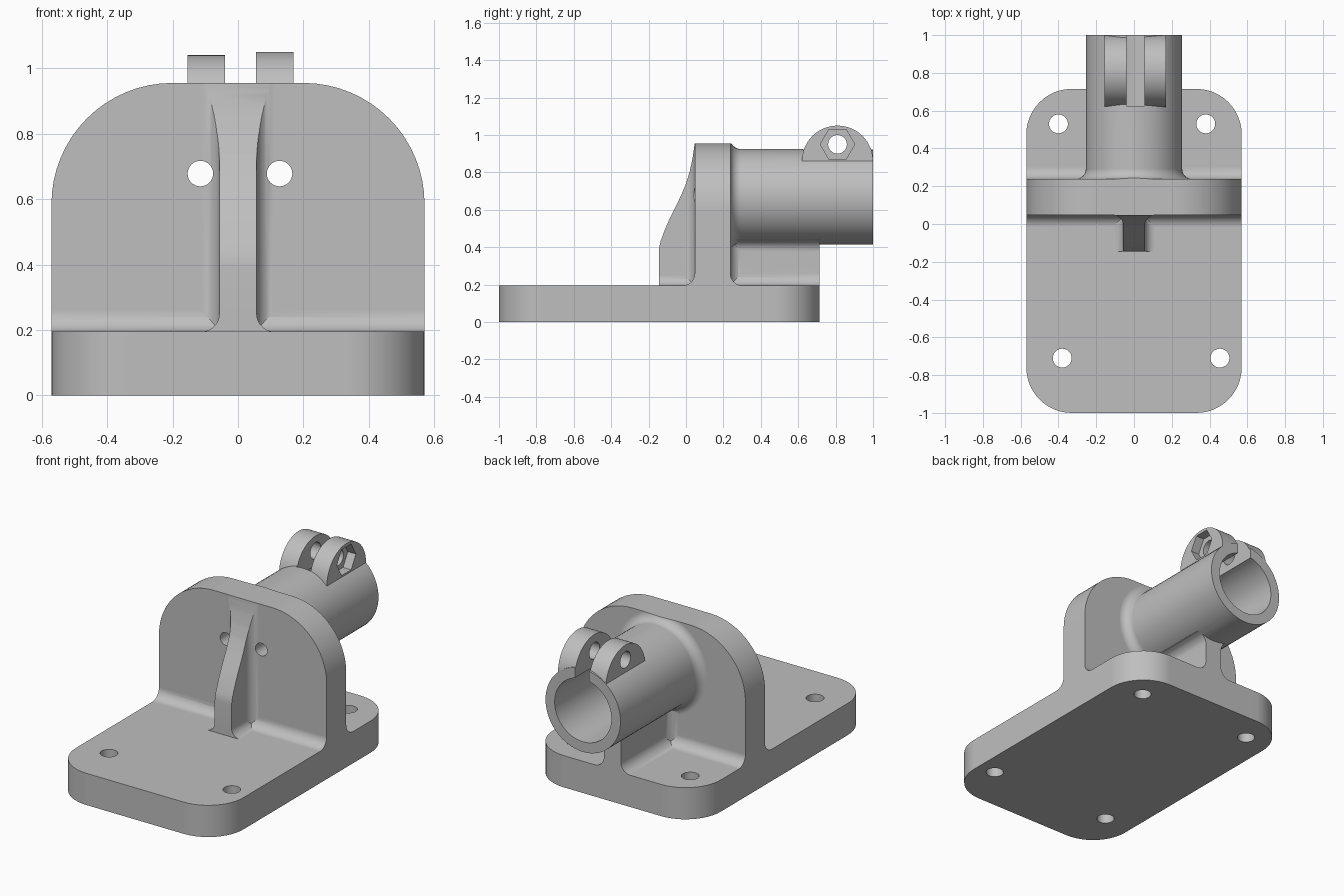
import bpy, bmesh
from math import pi, sin, cos, radians

cube = bpy.data.objects.get("Cube")
if cube:
    bpy.data.objects.remove(cube, do_unlink=True)

grey = bpy.data.materials.new("machined grey")
grey.use_nodes = True
GREY = (0.52, 0.52, 0.52, 1)
grey.diffuse_color = GREY
grey.node_tree.nodes["Principled BSDF"].inputs["Base Color"].default_value = GREY

PLACE = {"x": lambda u, v, d: (d, u, v),
         "y": lambda u, v, d: (u, d, v),
         "z": lambda u, v, d: (u, v, d)}


def loft(name, rings, axis):
    """Skin a stack of closed sections, each (points, depth)."""
    bm = bmesh.new()
    loops = [[bm.verts.new(PLACE[axis](u, v, d)) for u, v in pts] for pts, d in rings]
    n = len(loops[0])
    for a, b in zip(loops, loops[1:]):
        for i in range(n):
            j = (i + 1) % n
            bm.faces.new((a[i], a[j], b[j], b[i]))
    bm.faces.new(loops[0])
    bm.faces.new(loops[-1])
    bmesh.ops.recalc_face_normals(bm, faces=bm.faces)
    mesh = bpy.data.meshes.new(name)
    bm.to_mesh(mesh)
    bm.free()
    mesh.materials.append(grey)
    ob = bpy.data.objects.new(name, mesh)
    bpy.context.collection.objects.link(ob)
    return ob


def prism(name, pts, axis, lo, hi):
    return loft(name, [(pts, lo), (pts, hi)], axis)


def arc(cu, cv, r, start, end, n=12):
    angles = [radians(start + (end - start) * i / n) for i in range(n + 1)]
    return [(cu + r * cos(a), cv + r * sin(a)) for a in angles]


def circle(cu, cv, r, n=64):
    return arc(cu, cv, r, 0, 360 - 360 / n, n - 1)


def flared(half, r, foot, tip, sink, mid=0.0, flare_tip=False):
    """Symmetrical web section with concave fillets at its foot, optionally at its tip."""
    def fillet(base, way):
        steps = [pi / 2 * i / 10 for i in range(11)]
        return [(half + r - r * sin(t), base + way * r * (1 - cos(t))) for t in steps]
    way = 1 if tip > foot else -1
    side = [(half + r, foot - way * sink)] + fillet(foot, way)
    side += fillet(tip, -way)[::-1] if flare_tip else [(half, tip)]
    return [(mid + u, v) for u, v in side] + [(mid - u, v) for u, v in reversed(side)]


def combine(target, other, operation):
    mod = target.modifiers.new("combine", "BOOLEAN")
    mod.operation, mod.object, mod.solver = operation, other, "EXACT"
    bpy.context.view_layer.objects.active = target
    bpy.ops.object.modifier_apply(modifier=mod.name)
    bpy.data.objects.remove(other, do_unlink=True)


W, DECK = 0.57, 0.195            # half width, top of base plate
FRONT, BACK = 0.047, 0.237       # wall faces
AXIS_Z, R_OUT, R_IN = 0.67, 0.255, 0.193

# Upright wall with filleted foot
bracket = prism("clamp_bracket",
                flared((BACK - FRONT) / 2, 0.065, DECK, 1.1, 0.06, (FRONT + BACK) / 2),
                "x", -W, W)

# Tube, flaring into the wall
flare = 0.055
sections = [(circle(0, AXIS_Z, R_OUT + flare), 0.15)]
for i in range(9):
    t = pi / 2 * i / 8
    sections.append((circle(0, AXIS_Z, R_OUT + flare * (1 - sin(t))),
                     BACK + flare * (1 - cos(t))))
sections.append((circle(0, AXIS_Z, R_OUT), 1.0))
combine(bracket, loft("tube", sections, "y"), "UNION")

# Web under the tube, filleted to plate, tube and wall
RIB = 0.057
combine(bracket, prism("rear_web", flared(RIB, 0.065, DECK, 0.44, 0.06, 0, True),
                       "y", 0.2, 0.715), "UNION")
combine(bracket, prism("rear_web_root", flared(RIB, 0.06, BACK, 0.4, 0.05),
                       "z", 0.15, 0.5), "UNION")

# Rounded outline trims the wall
outline = ([(-W, 0.1), (W, 0.1)] + arc(0.2, 0.585, 0.37, 0, 90, 16)
           + arc(-0.2, 0.585, 0.37, 90, 180, 16))
combine(bracket, prism("wall_outline", outline, "y", -0.3, 1.1), "INTERSECT")

# Front rib: filleted sections trimmed by its curved side profile
front_curve = [(-0.145, 0.15), (-0.145, 0.39), (-0.135, 0.435), (-0.12, 0.475),
               (-0.1, 0.525), (-0.075, 0.578), (-0.05, 0.627), (-0.025, 0.68),
               (0, 0.74), (0.02, 0.805), (0.035, 0.875), (0.043, 0.93),
               (0.046, 0.955), (0.1, 0.955), (0.1, 0.15)]
rib = prism("front_rib", flared(RIB, 0.055, FRONT, -0.2, 0.04), "z", 0.1, 1.0)
combine(rib, prism("front_rib_foot", flared(RIB, 0.055, DECK, 0.5, 0.06),
                   "y", -0.2, 0.09), "UNION")
combine(rib, prism("rib_profile", front_curve, "x", -0.3, 0.3), "INTERSECT")
combine(bracket, rib, "UNION")

# Base plate with rounded corners
R = 0.24
plate = (arc(W - R, 0.715 - R, R, 0, 90) + arc(R - W, 0.715 - R, R, 90, 180)
         + arc(R - W, R - 1, R, 180, 270) + arc(W - R, R - 1, R, 270, 360))
combine(bracket, prism("base_plate", plate, "z", 0, DECK), "UNION")

# Pair of clamp lugs
for lo, hi, z in ((-0.155, -0.04, 0.85), (0.055, 0.17, 0.86)):
    lug = arc(0.81, z, 0.19, 0, 180, 32)
    combine(bracket, prism("clamp_lug", lug, "x", lo, hi), "UNION")

# Bore, clamp slit, bolt hole and nut pocket
cuts = [prism("bore", circle(0, AXIS_Z, R_IN), "y", BACK, 1.1),
        prism("slit", [(-0.04, 0.7), (0.055, 0.7), (0.055, 1.2), (-0.04, 1.2)],
              "y", 0.625, 1.1),
        prism("bolt_hole", circle(0.81, 0.95, 0.05, 32), "x", -0.3, 0.3),
        prism("nut_pocket", circle(0.81, 0.95, 0.092, 6), "x", 0.115, 0.3)]
# Mounting holes in plate and wall
for x, y in ((-0.4, 0.53), (0.38, 0.53), (-0.38, -0.71), (0.455, -0.71)):
    cuts.append(prism("plate_hole", circle(x, y, 0.05, 32), "z", -0.1, 0.3))
for x in (-0.115, 0.127):
    cuts.append(prism("wall_hole", circle(x, 0.678, 0.039, 32), "y", -0.1, 0.3))
for cut in cuts:
    combine(bracket, cut, "DIFFERENCE")

# Smooth curved faces, crisp edges
bpy.ops.object.select_all(action="DESELECT")
bracket.select_set(True)
bpy.context.view_layer.objects.active = bracket
bpy.ops.object.shade_smooth_by_angle(angle=radians(25))
normals = bracket.modifiers.new("flat face normals", "WEIGHTED_NORMAL")
normals.keep_sharp = True
